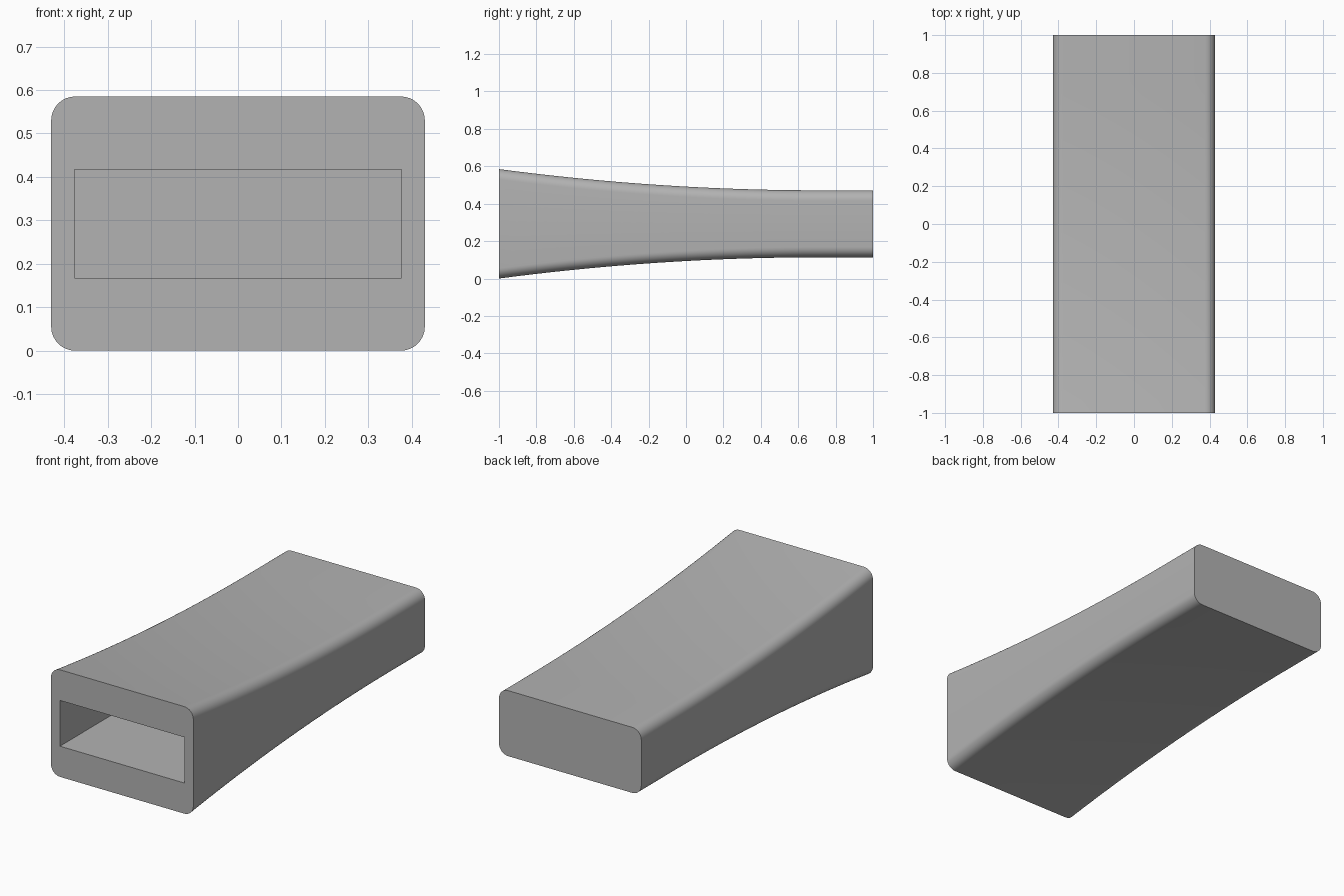
import bpy, bmesh
from math import cos, sin, pi

default = bpy.data.objects.get("Cube")
if default:
    bpy.data.objects.remove(default, do_unlink=True)

HALF_W, MID_Z, END_H, RADIUS = 0.43, 0.2925, 0.179, 0.055
FLARE_START, FLARE = 0.72, 0.1135
STATIONS, CORNER_STEPS = 32, 8

grey = bpy.data.materials.new("plain_grey")
grey.use_nodes = True
colour = (0.45, 0.45, 0.45, 1)
grey.diffuse_color = colour
grey.node_tree.nodes["Principled BSDF"].inputs["Base Color"].default_value = colour


def half_height(y):
    """Straight at the back, flaring smoothly towards the open front."""
    t = max(0, FLARE_START - y) / (FLARE_START + 1)
    return END_H + FLARE * t * t


def section(bm, y):
    """One rounded rectangle across the body."""
    h = half_height(y)
    ring = []
    for corner, (sx, sz) in enumerate(((1, 1), (-1, 1), (-1, -1), (1, -1))):
        for i in range(CORNER_STEPS + 1):
            a = (corner + i / CORNER_STEPS) * pi / 2
            ring.append(bm.verts.new((sx * (HALF_W - RADIUS) + RADIUS * cos(a), y,
                                      MID_Z + sz * (h - RADIUS) + RADIUS * sin(a))))
    return ring


# Flared body with rounded long edges
bm = bmesh.new()
rings = [section(bm, -1 + 2 * i / STATIONS) for i in range(STATIONS + 1)]
for a, b in zip(rings, rings[1:]):
    for i in range(len(a)):
        j = (i + 1) % len(a)
        bm.faces.new((a[i], a[j], b[j], b[i]))
bm.faces.new(rings[0])
bm.faces.new(rings[-1])
bmesh.ops.recalc_face_normals(bm, faces=bm.faces)
mesh = bpy.data.meshes.new("flared_sleeve")
bm.to_mesh(mesh)
bm.free()
mesh.materials.append(grey)
sleeve = bpy.data.objects.new("flared_sleeve", mesh)
bpy.context.collection.objects.link(sleeve)

# Deep rectangular slot, closed at the back
SLOT_FRONT, SLOT_BACK = -1.1, 0.945
bpy.ops.mesh.primitive_cube_add(size=1, location=(0, (SLOT_FRONT + SLOT_BACK) / 2, MID_Z))
cutter = bpy.context.object
cutter.name = "slot_cutter"
cutter.scale = (0.752, SLOT_BACK - SLOT_FRONT, 0.25)
cutter.hide_render = True
cutter.data.materials.append(grey)
cut = sleeve.modifiers.new("slot", "BOOLEAN")
cut.operation = "DIFFERENCE"
cut.solver = "EXACT"
cut.object = cutter

bpy.ops.object.select_all(action="DESELECT")
sleeve.select_set(True)
bpy.context.view_layer.objects.active = sleeve
bpy.ops.object.modifier_apply(modifier="slot")
bpy.data.objects.remove(cutter, do_unlink=True)
bpy.ops.object.shade_smooth_by_angle()
